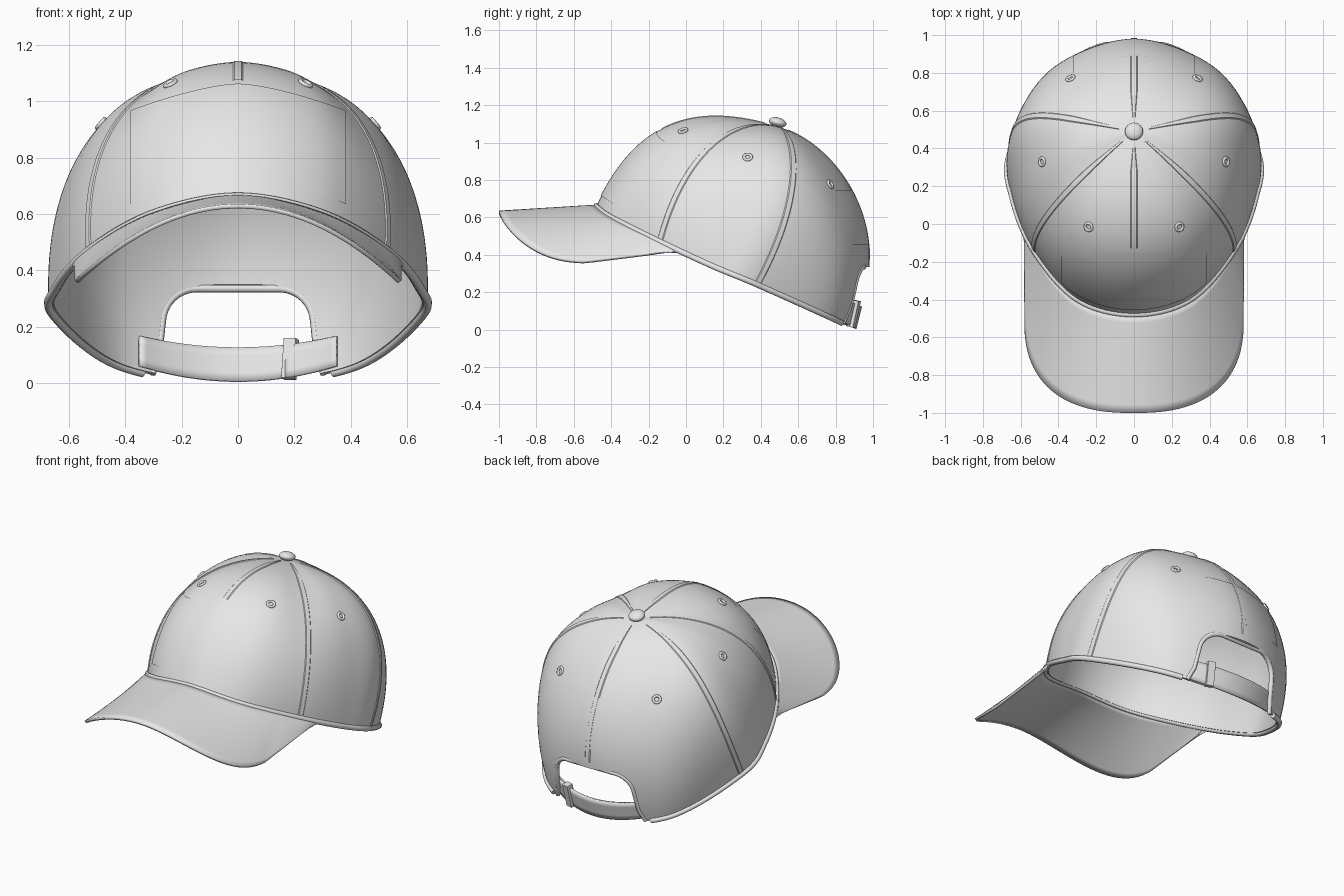
import bpy, bmesh, math
from mathutils import Vector
from mathutils.bvhtree import BVHTree

if "Cube" in bpy.data.objects:
    bpy.data.objects.remove(bpy.data.objects["Cube"])

fabric = bpy.data.materials.new("light_grey_fabric")
fabric.use_nodes = True
GREY = (0.8, 0.8, 0.8, 1)
fabric.diffuse_color = GREY
fabric.node_tree.nodes["Principled BSDF"].inputs["Base Color"].default_value = GREY

# Crown profiles from front to back on the left half: two handles and a rim point
APEX = Vector((0, .49, 1.085))
PROFILES = [
    ((0, .1, 1.2), (0, -.24, 1.17), (0, -.48, .66)),            # front seam
    ((.2, .12, 1.18), (.34, -.19, 1.09), (.3, -.4, .6)),        # front panel
    ((.34, .22, 1.15), (.56, -.03, .9), (.53, -.14, .47)),      # front side seam
    ((.42, .4, 1.13), (.66, .27, .85), (.645, .14, .34)),       # side panel
    ((.45, .58, 1.07), (.68, .66, .75), (.655, .38, .24)),      # rear side seam
    ((.34, .74, 1.02), (.46, .93, .55), (.42, .78, .06)),       # rear panel
    ((0, .8, 1), (0, 1.14, .55), (0, .9, 0)),                   # back seam
]


def profile(i):
    i %= 12
    if i <= 6:
        return [Vector(p) for p in PROFILES[i]]
    return [Vector((-p[0], p[1], p[2])) for p in PROFILES[12 - i]]


def crown_point(u, t):
    """Point on the crown: u runs around it, t from the button to the rim."""
    i = math.floor(u)
    f = u - i
    w = (-f + 2*f*f - f**3, 2 - 5*f*f + 3*f**3, f + 4*f*f - 3*f**3, f**3 - f*f)
    near = [profile(i + k) for k in (-1, 0, 1, 2)]
    a, b, c = (sum((near[k][j] * w[k] / 2 for k in range(4)), Vector()) for j in range(3))
    s = 1 - t
    return APEX * s**3 + a * (3*s*s*t) + b * (3*s*t*t) + c * t**3


def crown_frame(u, t):
    p, e = crown_point(u, t), .01
    down = (crown_point(u, t + e) - crown_point(u, t - e)).normalized()
    side = (crown_point(u + e, t) - crown_point(u - e, t)).normalized()
    return p, side, down.cross(side).normalized()


def finish(obj, angle=40):
    obj.data.materials.clear()
    obj.data.materials.append(fabric)
    bpy.ops.object.select_all(action='DESELECT')
    obj.select_set(True)
    bpy.context.view_layer.objects.active = obj
    bpy.ops.object.shade_smooth_by_angle(angle=math.radians(angle))
    return obj


def add_mesh(name, bm):
    bmesh.ops.recalc_face_normals(bm, faces=bm.faces)
    mesh = bpy.data.meshes.new(name)
    bm.to_mesh(mesh)
    bm.free()
    obj = bpy.data.objects.new(name, mesh)
    bpy.context.collection.objects.link(obj)
    return obj


def sheet(name, point, nu, nv, thick=0, offset=0):
    """Grid surface through point(a, b), with a and b running from 0 to 1."""
    bm = bmesh.new()
    rows = [[bm.verts.new(point(i / nu, j / nv)) for j in range(nv + 1)] for i in range(nu + 1)]
    for r, s in zip(rows, rows[1:]):
        for j in range(nv):
            bm.faces.new((r[j], s[j], s[j + 1], r[j + 1]))
    bmesh.ops.remove_doubles(bm, verts=bm.verts, dist=1e-5)
    obj = add_mesh(name, bm)
    if thick:
        mod = obj.modifiers.new("thickness", 'SOLIDIFY')
        mod.thickness, mod.offset = thick, offset
    return finish(obj)


def tube(name, points, radius):
    curve = bpy.data.curves.new(name, 'CURVE')
    curve.dimensions = '3D'
    curve.bevel_depth, curve.bevel_resolution, curve.use_fill_caps = radius, 2, True
    line = curve.splines.new('POLY')
    line.points.add(len(points) - 1)
    for p, co in zip(line.points, points):
        p.co = (*co, 1)
    obj = bpy.data.objects.new(name, curve)
    bpy.context.collection.objects.link(obj)
    finish_target = obj
    bpy.ops.object.select_all(action='DESELECT')
    finish_target.select_set(True)
    bpy.context.view_layer.objects.active = obj
    bpy.ops.object.convert(target='MESH')
    return finish(bpy.context.object, 60)


# Crown shell
crown = sheet("crown", lambda a, b: crown_point(12 * a, b), 120, 36, .02, -1)
tree = BVHTree.FromPolygons([v.co.copy() for v in crown.data.vertices],
                            [tuple(p.vertices) for p in crown.data.polygons])


def project(x, z, side, lift):
    hit, normal = tree.ray_cast(Vector((x, 2 * side, z)), Vector((0, -side, 0)))[:2]
    if hit is None:
        return None
    return hit + normal * lift * (1 if normal.y * side > 0 else -1)


# Arched opening at the back
half = [(.31, .03), (.285, .1), (.275, .2)]
for k in range(1, 9):
    a = math.radians(90 * k / 8)
    half.append((.15 + .122 * math.cos(a), .215 + .12 * math.sin(a)))
arch = half + [(-x, z) for x, z in reversed(half)]
bm = bmesh.new()
base = bm.faces.new([bm.verts.new((x, .55, z)) for x, z in [(.33, -.3)] + arch + [(-.33, -.3)]])
ext = bmesh.ops.extrude_face_region(bm, geom=[base])
bmesh.ops.translate(bm, vec=(0, .8, 0), verts=[v for v in ext["geom"] if isinstance(v, bmesh.types.BMVert)])
cutter = add_mesh("opening_cutter", bm)
mod = crown.modifiers.new("opening", 'BOOLEAN')
mod.operation, mod.object, mod.solver = 'DIFFERENCE', cutter, 'EXACT'
bpy.context.view_layer.objects.active = crown
for m in list(crown.modifiers):
    bpy.ops.object.modifier_apply(modifier=m.name)
bpy.data.objects.remove(cutter)
finish(crown)

# Rolled bindings on the rim and the opening
rim = [crown_point(-6 + 12 * k / 140, 1) for k in range(141)]
tube("rim_binding", [p for p in rim if p.y < .6 or abs(p.x) > .31], .016)
edge = [project(x, z, 1, -.008) for x, z in arch]
tube("opening_binding", [p for p in edge if p], .014)


# Raised seams between the panels
def seam(name, u, end):
    across = ((-.019, -.002), (-.013, .004), (.013, .004), (.019, -.002))

    def point(a, b):
        p, side, normal = crown_frame(u, .06 + (end - .06) * a)
        s, lift = across[round(3 * b)]
        return p + side * s * min(1, .3 + 3 * a) + normal * lift
    sheet(name, point, 40, 3)


for name, u, end in (("front_seam", 0, .58), ("left_front_seam", 2, .99), ("left_rear_seam", 4, .99),
                     ("back_seam", 6, .76), ("right_rear_seam", 8, .99), ("right_front_seam", 10, .99)):
    seam(name, u, end)

# Eyelets, one in each panel
for name, u in (("left_front", 1), ("left_side", 3), ("left_rear", 5),
                ("right_rear", 7), ("right_side", 9), ("right_front", 11)):
    p, side, normal = crown_frame(u, .5 if u not in (5, 7) else .46)
    bpy.ops.mesh.primitive_torus_add(major_radius=.02, minor_radius=.008, major_segments=20, minor_segments=8,
                                     location=p + normal * .002, rotation=normal.to_track_quat('Z', 'Y').to_euler())
    bpy.context.object.name = name + "_eyelet"
    finish(bpy.context.object, 60)

# Button on top
bpy.ops.mesh.primitive_uv_sphere_add(segments=24, ring_count=12, radius=1, location=(0, .49, 1.108),
                                     rotation=(-.26, 0, 0))
button = bpy.context.object
button.name = "top_button"
button.scale = (.048, .048, .026)
finish(button, 60)


# Thin front and back panels lying on the crown
def front_panel(a, b):
    x = -.38 + .76 * a
    r = abs(x) / .38
    low, high = .715 - .08 * r * r, 1.06 - .095 * r**1.5
    return project(x, low + (high - low) * b, -1, .004)


sheet("front_panel", front_panel, 32, 20)
sheet("back_panel", lambda a, b: project(-.32 + .64 * a, .455 + .29 * b, 1, .004), 28, 14)


# Curved brim, ruled from the rim to its outer edge
def brim_point(a, b):
    k = abs(2 * a - 1)
    sign = 1 if a > .5 else -1
    if k < .7:
        q = math.pi / 2 * k / .7
        x, y = .575 * math.sin(q)**.8, -.5 - .5 * max(0, math.cos(q))**.8
    else:
        x, y = .575, -.5 + .45 * (k - .7) / .3
    outer = Vector((sign * x, y, .628 - .265 * (x / .57)**2 + .12 * max(0, y + .55)))
    return crown_point(sign * 2.4 * k, 1).lerp(outer, b)


sheet("brim", brim_point, 80, 12, .016)


# Adjusting strap and its buckle
def strap_point(a, b):
    x = -.35 + .7 * a
    return Vector((x, .905 + .03 * b - .85 * x * x, .005 + .45 * x * x + b * (.12 - .12 * x * x)))


sheet("strap", strap_point, 32, 4, .012)
sheet("strap_overlap", lambda a, b: strap_point(.74 + .26 * a, b) - Vector((0, .014, 0)), 12, 4, .01)
bpy.ops.mesh.primitive_cube_add(size=1, location=(.185, .895, .085), rotation=(-.22, 0, -.3))
buckle = bpy.context.object
buckle.name = "strap_buckle"
buckle.scale = (.045, .04, .145)
bevel = buckle.modifiers.new("rounding", 'BEVEL')
bevel.width, bevel.segments = .008, 2
finish(buckle)
